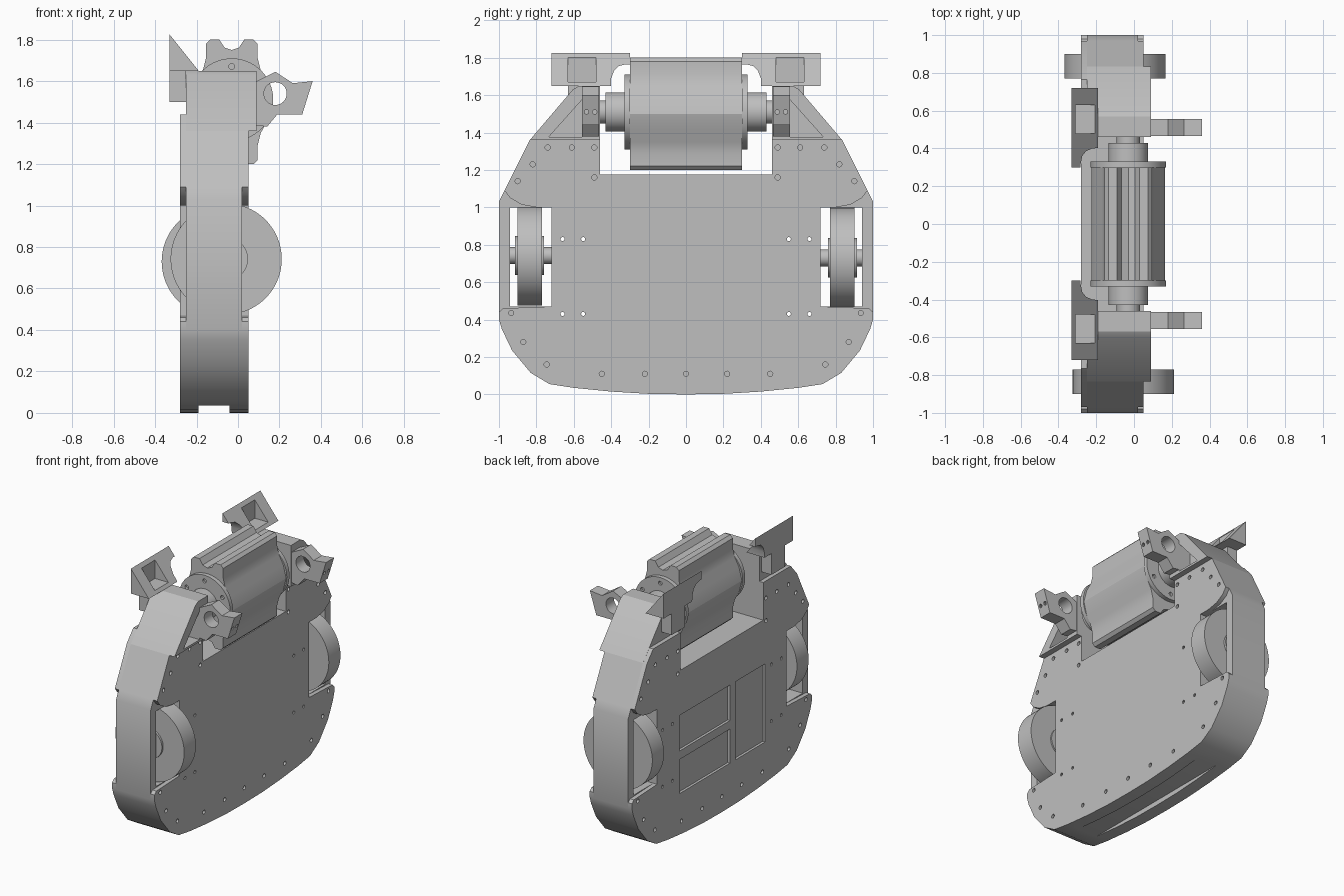
import bpy, bmesh, math
from mathutils import Vector

cube = bpy.data.objects.get("Cube")
if cube:
    bpy.data.objects.remove(cube)

grey = bpy.data.materials.new("plain grey")
grey.use_nodes = True
grey.diffuse_color = (0.52, 0.52, 0.52, 1)
grey.node_tree.nodes["Principled BSDF"].inputs["Base Color"].default_value = (0.52, 0.52, 0.52, 1)


def place(axis, a, p):
    """Put a profile point at distance a along the x or y axis."""
    return Vector((a, p[0], p[1])) if axis == "x" else Vector((p[0], a, p[1]))


def add_prism(bm, axis, pts, a, b):
    low = [bm.verts.new(place(axis, a, p)) for p in pts]
    high = [bm.verts.new(place(axis, b, p)) for p in pts]
    bm.faces.new(low)
    bm.faces.new(high)
    for i in range(len(pts)):
        j = (i + 1) % len(pts)
        bm.faces.new((low[i], low[j], high[j], high[i]))


def build(name, prisms):
    """One object from a list of (axis, profile, start, end)."""
    bm = bmesh.new()
    for prism in prisms:
        add_prism(bm, *prism)
    bmesh.ops.recalc_face_normals(bm, faces=bm.faces)
    mesh = bpy.data.meshes.new(name)
    bm.to_mesh(mesh)
    bm.free()
    mesh.materials.append(grey)
    ob = bpy.data.objects.new(name, mesh)
    bpy.context.collection.objects.link(ob)
    return ob


def activate(ob):
    bpy.ops.object.select_all(action="DESELECT")
    ob.select_set(True)
    bpy.context.view_layer.objects.active = ob


def cut(ob, prisms):
    cutter = build("cutter", prisms)
    mod = ob.modifiers.new("cut", "BOOLEAN")
    mod.operation = "DIFFERENCE"
    mod.solver = "EXACT"
    mod.object = cutter
    activate(ob)
    bpy.ops.object.modifier_apply(modifier=mod.name)
    bpy.data.objects.remove(cutter)


def circle(u, v, r, n=48):
    return [(u + r * math.cos(math.tau * i / n), v + r * math.sin(math.tau * i / n)) for i in range(n)]


def rect(u0, u1, v0, v1):
    return [(u0, v0), (u1, v0), (u1, v1), (u0, v1)]


def mirrored(half):
    """Complete a half profile whose ends lie on the centre line."""
    return half + [(-u, v) for u, v in reversed(half) if u > 0]


def flip(pts, s):
    return [(s * u, v) for u, v in pts]


# Shared outline of the chassis
keel = [(0, 0), (0.2, 0.003), (0.4, 0.015), (0.6, 0.035), (0.73, 0.055),
        (0.83, 0.115), (0.93, 0.235), (0.985, 0.35), (1, 0.4)]
notch = [(0.46, 1.175), (0, 1.175)]
shoulder = [(0.97, 1.09), (0.835, 1.36), (0.46, 1.36)]
wheel_gap = [(1, 0.44), (0.98, 0.46), (0.72, 0.47), (0.72, 1.0), (0.8, 1.0),
             (0.88, 1.015), (0.94, 1.05)]
SIDES = (-1, 1)

bolts = [(0.22, 0.11), (0.45, 0.11), (0.745, 0.16), (0.87, 0.28), (0.935, 0.435),
         (0.9, 1.14), (0.82, 1.23), (0.74, 1.32), (0.61, 1.32), (0.49, 1.32), (0.49, 1.16)]
bolts = [(0, 0.11)] + [(s * u, v) for s in SIDES for u, v in bolts]
through = [(s * u, v) for s in SIDES for u in (0.55, 0.66) for v in (0.43, 0.83)]
slot = ("y", rect(-0.19, -0.04, -0.05, 0.035), -0.62, 0.62)
drilled = [("x", circle(*p, 0.011, 10), -0.4, 0.2) for p in through]

# Chassis core with wheel wells, bottom slot and drilled holes
core = build("chassis_core", [("x", mirrored(keel + [(1, 1.03)] + shoulder + notch), -0.25, 0.02)])
cut(core, [("x", flip(rect(0.72, 0.94, 0.47, 1.0), s), -0.4, 0.2) for s in SIDES])
cut(core, [slot] + drilled)

# Cover plates on both faces
bolt_holes = [("x", circle(*p, 0.014, 12), -0.4, 0.2) for p in bolts]
cover = mirrored(keel + wheel_gap + shoulder + notch)
left_cover = build("left_cover", [("x", cover, 0.02, 0.05)])
cut(left_cover, bolt_holes + drilled)
tall_shoulder = [(0.97, 1.09), (0.835, 1.36), (0.765, 1.44), (0.46, 1.44)]
right_cover = build("right_cover", [("x", mirrored(keel + wheel_gap + tall_shoulder + notch), -0.28, -0.25)])
panels = [rect(-0.09, 0.47, 0.61, 0.86), rect(-0.09, 0.47, 0.31, 0.55), rect(-0.48, -0.15, 0.31, 0.86)]
cut(right_cover, bolt_holes + drilled + [("x", p, -0.4, -0.262) for p in panels])

arm_profile = [(0.46, 1.36), (0.835, 1.36), (0.605, 1.63), (0.57, 1.65), (0.46, 1.65)]
arm_pocket = [(0.556, 1.375), (0.735, 1.375), (0.556, 1.575)]
hook_profile = [(0.07, 1.39), (0.09, 1.6), (0.18, 1.645), (0.265, 1.59), (0.36, 1.6),
                (0.31, 1.44), (0.19, 1.44), (0.14, 1.38)]
wedge = [(-0.33, 1.65), (-0.19, 1.65), (-0.33, 1.825)]
scoop = [(0.25, 1.6), (0.405, 1.6), (0.4, 1.69), (0.385, 1.73), (0.36, 1.755), (0.32, 1.765), (0.25, 1.765)]

for s, side in ((-1, "front"), (1, "back")):
    # Weapon support arm, with a hollow gusset
    arm = build(side + "_arm", [("x", flip(arm_profile, s), -0.25, 0.09)])
    cut(arm, [("x", flip(arm_pocket, s), 0.0, 0.2)])

    # Hook plate with a round eye
    hook = build(side + "_hook", [("y", hook_profile, s * 0.465, s * 0.555)])
    cut(hook, [("y", circle(0.18, 1.54, 0.055, 32), s * 0.4, s * 0.6)])
    cut(hook, [("x", circle(s * y, 1.51, 0.012, 10), 0.29, 0.4) for y in (0.488, 0.532)])

    # Wedge bracket: triangular wing, scooped corner, open pocket and foot
    wing = build(side + "_wedge_bracket", [("y", wedge, s * 0.3, s * 0.72)])
    cut(wing, [("x", flip(scoop, s), -0.5, 0)])
    cut(wing, [("y", rect(-0.31, -0.1, 1.67, 1.9), s * 0.48, s * 0.63)])
    build(side + "_bracket_foot", [("y", rect(-0.33, -0.25, 1.5, 1.65), s * 0.48, s * 0.63)])

    # Wheel, hub and axle
    x = -0.057 if s < 0 else -0.10
    z = 0.742 if s < 0 else 0.73
    build(side + "_wheel", [("y", circle(x, z, 0.268, 80), s * 0.77, s * 0.9)])
    build(side + "_wheel_hub", [("y", circle(x, z, 0.105), s * 0.76, s * 0.915)])
    build(side + "_axle", [("y", circle(x, z, 0.045, 24), s * 0.715, s * 0.945)])

    # Weapon flange with bolt circle, sleeve and shaft
    cx, cz = -0.03, 1.51
    flange = build(side + "_flange", [("y", circle(cx, cz, 0.2, 64), s * 0.3, s * 0.33)])
    ring = [circle(cx, cz, 0.16, 6)[i] for i in range(6)]
    ring = [(cx + v - cz, cz + u - cx) for u, v in ring]
    cut(flange, [("y", circle(*p, 0.014, 12), s * 0.315, s * 0.4) for p in ring])
    build(side + "_sleeve", [("y", circle(cx, cz, 0.105), s * 0.33, s * 0.43)])
    build(side + "_shaft", [("y", circle(cx, cz, 0.062, 32), s * 0.43, s * 0.47)])

# Weapon drum with a notched tooth bar above and below
quarter = [(0, 0.25), (0.035, 0.262), (0.06, 0.3), (0.105, 0.3), (0.125, 0.28),
           (0.125, 0.21), (0.14, 0.15), (0.172, 0.09), (0.195, 0)]
half = quarter + [(u, -v) for u, v in reversed(quarter[:-1])]
drum = [(u - 0.03, v + 1.5) for u, v in mirrored(half)]
build("weapon_drum", [("y", drum, -0.3, 0.3)])

# Smooth the curved surfaces, keep edges crisp
for ob in bpy.context.collection.objects:
    if ob.type == "MESH" and grey.name in ob.data.materials:
        activate(ob)
        bpy.ops.object.shade_smooth_by_angle(angle=math.radians(28))
